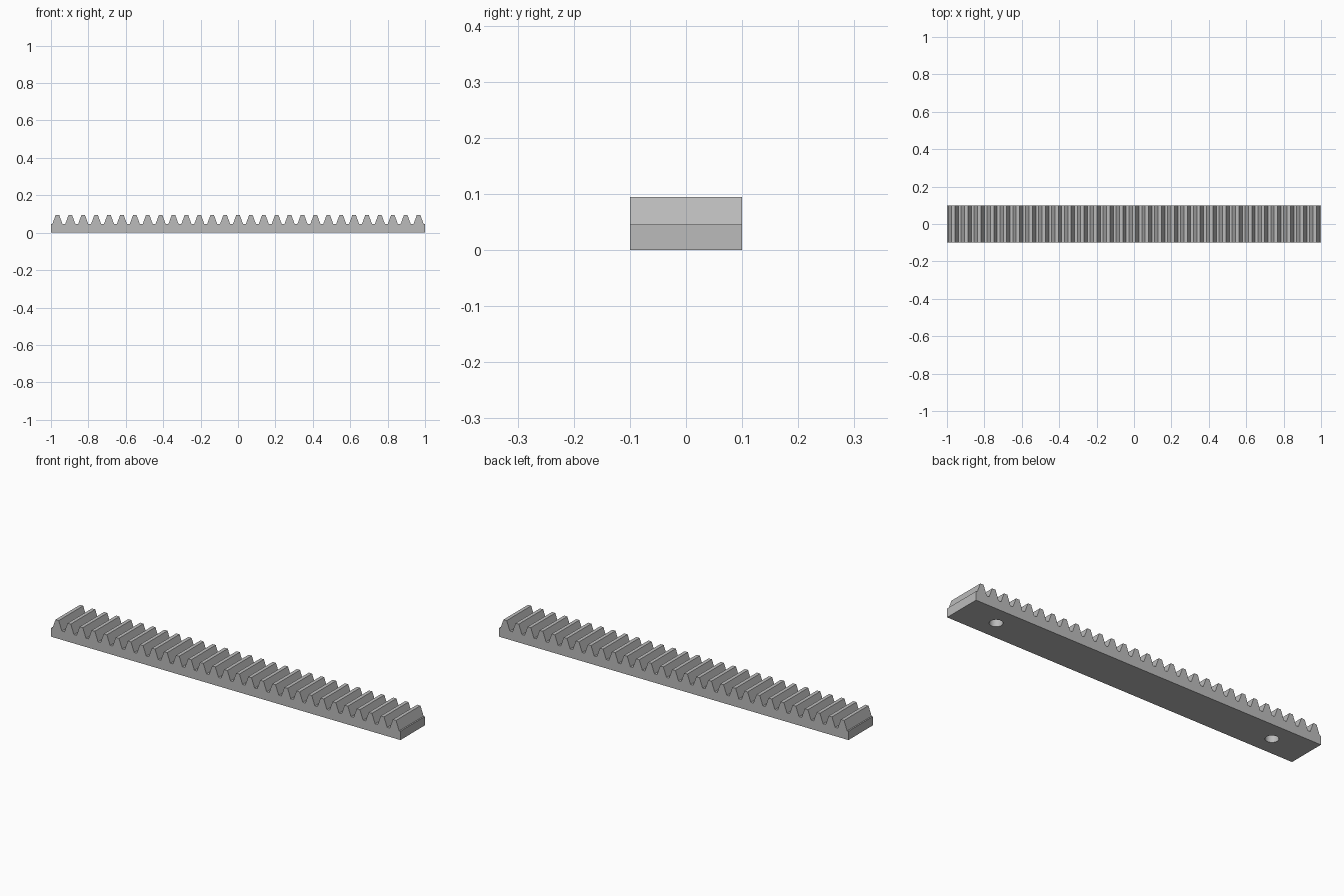
import bpy, bmesh, math

cube = bpy.data.objects.get("Cube")
if cube:
    bpy.data.objects.remove(cube, do_unlink=True)

TEETH, LENGTH, WIDTH, HEIGHT = 29, 2.0, 0.2, 0.095
pitch = LENGTH / TEETH
module = pitch / math.pi
slope = math.tan(math.radians(20))
tip = pitch / 4 - module * slope
root = pitch / 4 + 1.25 * module * slope
root_z = HEIGHT - 2.25 * module

steel = bpy.data.materials.new("grey steel")
steel.use_nodes = True
grey = (0.5, 0.5, 0.5, 1)
steel.diffuse_color = grey
steel.node_tree.nodes["Principled BSDF"].inputs["Base Color"].default_value = grey

# Side profile: flat base with straight-flanked teeth on top
profile = [(-1, 0), (1, 0), (1, root_z)]
for i in reversed(range(TEETH)):
    x = -1 + (i + 0.5) * pitch
    profile += [(x + root, root_z), (x + tip, HEIGHT), (x - tip, HEIGHT), (x - root, root_z)]
profile.append((-1, root_z))

# Extrude the profile across the width
bm = bmesh.new()
face = bm.faces.new([bm.verts.new((x, -WIDTH / 2, z)) for x, z in profile])
side = bmesh.ops.extrude_face_region(bm, geom=[face])
moved = [v for v in side["geom"] if isinstance(v, bmesh.types.BMVert)]
bmesh.ops.translate(bm, verts=moved, vec=(0, WIDTH, 0))
bmesh.ops.recalc_face_normals(bm, faces=bm.faces)
mesh = bpy.data.meshes.new("gear_rack")
bm.to_mesh(mesh)
bm.free()
mesh.materials.append(steel)
rack = bpy.data.objects.new("gear_rack", mesh)
bpy.context.collection.objects.link(rack)

# Mounting holes in the underside
for name, x in (("right_hole_cutter", -0.8), ("left_hole_cutter", 0.8)):
    bpy.ops.mesh.primitive_cylinder_add(vertices=32, radius=0.031, depth=0.08, location=(x, 0, 0))
    cutter = bpy.context.object
    cutter.name = name
    cutter.data.materials.append(steel)
    cutter.hide_render = True
    cutter.hide_set(True)
    cut = rack.modifiers.new(name, "BOOLEAN")
    cut.operation = "DIFFERENCE"
    cut.solver = "EXACT"
    cut.object = cutter

# Keep flanks crisp and hole walls smooth
bpy.ops.object.select_all(action="DESELECT")
rack.select_set(True)
bpy.context.view_layer.objects.active = rack
for cut in list(rack.modifiers):
    bpy.ops.object.modifier_apply(modifier=cut.name)
bpy.ops.object.shade_smooth_by_angle(angle=math.radians(30))
